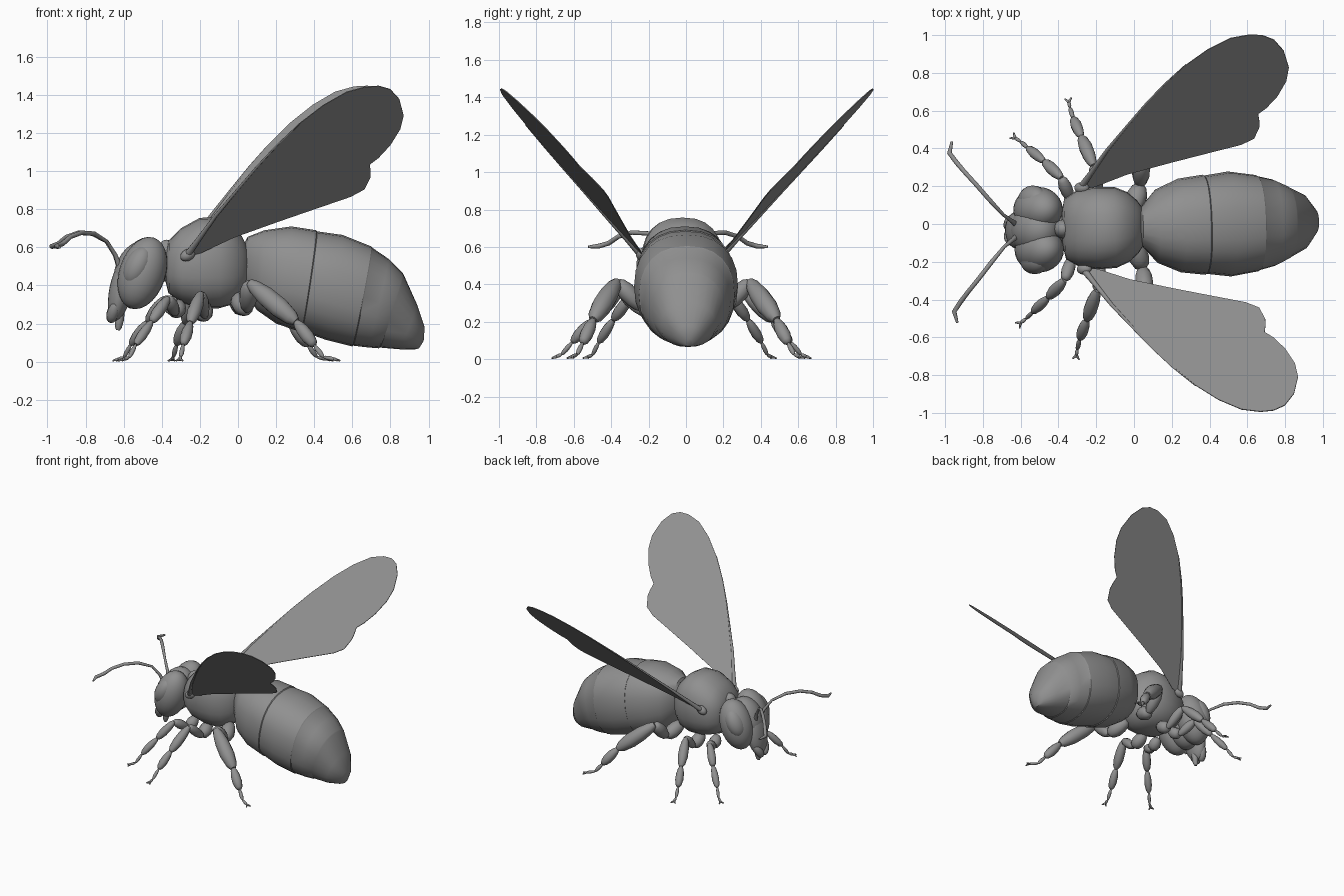
import bpy, bmesh, math
from mathutils import Vector as V, Matrix, Euler

if "Cube" in bpy.data.objects:
    bpy.data.objects.remove(bpy.data.objects["Cube"])

parts = []
grey = bpy.data.materials.new("dark_grey")
grey.diffuse_color = (.28, .28, .28, 1)
grey.use_nodes = True
grey.node_tree.nodes["Principled BSDF"].inputs["Base Color"].default_value = grey.diffuse_color

def finish(name, bm, angle=60):
    bmesh.ops.recalc_face_normals(bm, faces=bm.faces)
    me = bpy.data.meshes.new(name)
    bm.to_mesh(me)
    bm.free()
    me.materials.append(grey)
    ob = bpy.data.objects.new(name, me)
    bpy.context.collection.objects.link(ob)
    bpy.ops.object.select_all(action='DESELECT')
    ob.select_set(True)
    bpy.context.view_layer.objects.active = ob
    bpy.ops.object.shade_smooth_by_angle(angle=math.radians(angle))
    parts.append(ob)
    return ob

def loft(bm, rings):
    rows = [[bm.verts.new(p) for p in r] for r in rings]
    n = len(rows[0])
    for a, b in zip(rows, rows[1:]):
        for i in range(n):
            j = (i + 1) % n
            bm.faces.new((a[i], a[j], b[j], b[i]))
    bm.faces.new(rows[0])
    bm.faces.new(rows[-1])

def body_ring(tx, tz, bx, bz, w, power, n=24):
    # superellipse hung between a top point and a bottom point
    c, h = V(((tx + bx) / 2, 0, (tz + bz) / 2)), V(((tx - bx) / 2, 0, (tz - bz) / 2))
    f = lambda v: math.copysign(abs(v) ** (2 / power), v)
    return [c + h * f(math.cos(2 * math.pi * i / n)) + V((0, w, 0)) * f(math.sin(2 * math.pi * i / n))
            for i in range(n)]

def tube(bm, pts, radii, n=10):
    pts = [V(p) for p in pts]
    rings = []
    for i, (p, r) in enumerate(zip(pts, radii)):
        d = (pts[min(i + 1, len(pts) - 1)] - pts[max(i - 1, 0)]).normalized()
        u = d.cross(V((0.3, 0.2, 1))).normalized()
        w = d.cross(u)
        rings.append([p + (u * math.cos(k * 2 * math.pi / n) + w * math.sin(k * 2 * math.pi / n)) * r
                      for k in range(n)])
    loft(bm, rings)

def spindle(bm, a, b, r):
    a, b = V(a), V(b)
    tube(bm, [a.lerp(b, t) for t in (0, .12, .35, .65, .9, 1)],
         [r * k for k in (.4, .7, .95, 1, .75, .4)])

def ellipsoid(name, loc, size, rot=(0, 0, 0)):
    bm = bmesh.new()
    m = Matrix.LocRotScale(V(loc), Euler(rot), V(size))
    bmesh.ops.create_uvsphere(bm, u_segments=24, v_segments=14, radius=1, matrix=m)
    return finish(name, bm)

# abdomen: tilted overlapping plates
bm = bmesh.new()
loft(bm, [body_ring(*r, 2.3) for r in (
    (.01, .57, .02, .43, .05), (.05, .655, .04, .36, .11), (.14, .69, .10, .27, .195),
    (.28, .71, .20, .20, .248), (.41, .69, .33, .155, .265), (.415, .684, .335, .16, .260),
    (.55, .665, .46, .115, .278), (.70, .605, .60, .08, .255), (.705, .598, .605, .084, .250),
    (.79, .54, .68, .075, .23), (.865, .465, .74, .07, .195), (.87, .456, .745, .074, .190),
    (.94, .30, .85, .065, .145), (.98, .18, .93, .065, .065), (.975, .11, .95, .07, .02))])
finish("abdomen", bm, 30)

# thorax
bm = bmesh.new()
loft(bm, [body_ring(x, t, x, b, w, 2.4) for x, t, b, w in (
    (-.38, .56, .42, .09), (-.365, .635, .36, .16), (-.30, .70, .31, .2), (-.2, .755, .28, .218),
    (-.1, .757, .28, .215), (-.03, .715, .30, .185), (.02, .66, .345, .14), (.05, .60, .40, .095),
    (.065, .54, .46, .04))])
finish("thorax", bm)
ellipsoid("neck", (-.39, 0, .50), (.06, .07, .08))
ellipsoid("collar", (-.375, 0, .57), (.05, .05, .07))

# head
ellipsoid("head", (-.52, 0, .46), (.13, .14, .18), (0, .3, 0))
ellipsoid("face", (-.615, 0, .38), (.06, .10, .17), (0, .2, 0))
for s, side in ((1, "left"), (-1, "right")):
    ellipsoid(side + "_cheek", (-.505, s * .105, .465), (.122, .122, .195), (0, .32, 0))
    ellipsoid(side + "_eye", (-.53, s * .155, .50), (.07, .08, .115), (0, .45, 0))
    bm = bmesh.new()
    spindle(bm, (-.64, s * .07, .31), (-.67, s * .015, .21), .032)
    finish(side + "_mandible", bm)
bm = bmesh.new()
spindle(bm, (-.61, 0, .32), (-.63, 0, .165), .024)
finish("tongue", bm)

# leg joints: hip, trochanter, knee, shin end, foot start, ankle, toe; radii per segment
LEGS = {
    "front_leg": ([(-.31, .07, .31), (-.33, .15, .25), (-.375, .27, .335), (-.465, .36, .21),
                   (-.55, .435, .09), (-.585, .468, .022), (-.615, .49, .013)],
                  (.045, .035, .032, .027, .012, .01)),
    "middle_leg": ([(-.19, .08, .30), (-.18, .19, .235), (-.205, .33, .36), (-.265, .485, .205),
                    (-.305, .585, .09), (-.32, .64, .025), (-.325, .67, .013)],
                   (.05, .035, .037, .03, .013, .01)),
    "hind_leg": ([(-.01, .07, .34), (.04, .22, .27), (.05, .355, .415), (.29, .49, .21),
                  (.385, .55, .085), (.43, .58, .025), (.49, .61, .013)],
                 (.055, .048, .055, .036, .014, .011)),
}

# wing outline in plan, front edge out to the tip and back along the rear edge
WING = [(-.28, .21), (-.22, .29), (-.13, .41), (-.02, .535), (.08, .645), (.18, .745), (.30, .85),
        (.42, .93), (.54, .985), (.64, 1.0), (.71, .995), (.77, .97), (.82, .91), (.845, .82),
        (.83, .75), (.78, .67), (.72, .61), (.675, .58), (.68, .545), (.68, .51), (.65, .45),
        (.58, .42), (.40, .38), (.2, .335), (-.03, .28), (-.2, .22)]
# the blade lies in one slanting plane
WING = [(x, y, .55 + .127 * (x + .28) + .98 * (y - .21)) for x, y in WING]
ANTENNA = [(-.62, .03, .49), (-.645, .05, .56), (-.69, .085, .63), (-.76, .165, .672),
           (-.83, .25, .677), (-.89, .32, .655), (-.93, .37, .62), (-.965, .42, .605), (-.95, .48, .60)]

for s, side in ((1, "left"), (-1, "right")):
    flip = lambda p: V((p[0], s * p[1], p[2]))
    # legs with split claws
    for name, (pts, radii) in LEGS.items():
        bm = bmesh.new()
        p = [flip(q) for q in pts]
        for a, b, r in zip(p, p[1:], radii):
            spindle(bm, a, b, r)
        d = (p[-1] - p[-2]).normalized() * .03
        for k in (-.7, .7):
            tip = p[-1] + Matrix.Rotation(k, 3, 'Z') @ d
            tip.z = .005
            tube(bm, (p[-1], tip), (.009, .004), 6)
        finish(side + "_" + name, bm)
    # antenna
    bm = bmesh.new()
    tube(bm, [flip(q) for q in ANTENNA], (.016, .011, .009, .012, .012, .012, .013, .013, .007))
    finish(side + "_antenna", bm)
    # wing blade, thickened leading vein and root knob
    bm = bmesh.new()
    face = bm.faces.new([bm.verts.new(flip(q)) for q in WING])
    thick = V((-.127, -.98 * s, 1)).normalized() * .005
    top = bmesh.ops.extrude_face_region(bm, geom=[face], use_keep_orig=True)["geom"]
    bmesh.ops.translate(bm, verts=[g for g in top if isinstance(g, bmesh.types.BMVert)], vec=thick)
    finish(side + "_wing", bm, 30)
    bm = bmesh.new()
    tube(bm, [flip(q) for q in WING[:7]], (.02, .014, .010, .007, .006, .005, .003), 8)
    finish(side + "_wing_vein", bm)
    ellipsoid(side + "_wing_root", (-.27, s * .215, .56), (.042, .03, .03), (0, -.5, 0))

# slight turn of the whole insect
turn = Matrix.Translation((0, -.015, 0)) @ Matrix.Rotation(.03, 4, 'Z')
for ob in parts:
    ob.matrix_world = turn @ ob.matrix_world
